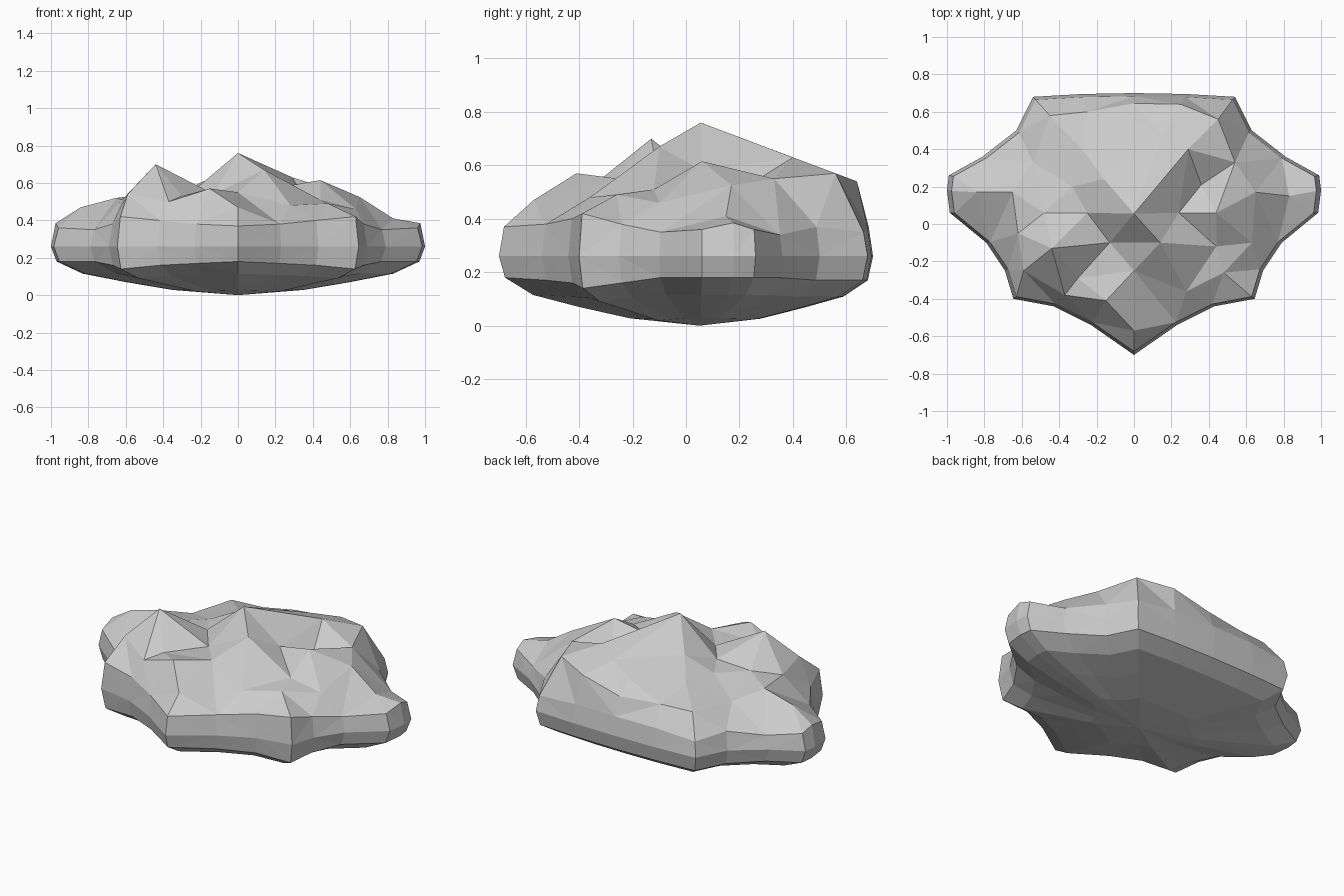
import bpy, bmesh
from mathutils import Vector
from mathutils.geometry import delaunay_2d_cdt

if "Cube" in bpy.data.objects:
    bpy.data.objects.remove(bpy.data.objects["Cube"])

# Half plan outline, front to back: x, y, height of the upper rim, sag of the lower flank
HALF = [(0, -.70, .37, 0), (.23, -.54, .38, .01), (.43, -.44, .40, .02),
        (.645, -.40, .42, .04), (.69, -.25, .38, .02), (.79, -.10, .35, 0),
        (.985, .06, .36, 0), (1, .18, .385, 0), (.99, .26, .36, 0),
        (.81, .36, .34, 0), (.63, .50, .37, .01), (.54, .68, .35, .01),
        (.28, .695, .37, .01), (0, .70, .37, .01)]
OUTLINE = HALF + [(-p[0],) + p[1:] for p in HALF[-2:0:-1]]

# Crags of the top: front shelf, middle ridge, back slope
FRONT = [(0, -.57, .47), (-.15, -.41, .57), (.28, -.36, .48), (-.37, -.38, .50),
         (-.59, -.25, .54), (.48, -.26, .49), (0, -.25, .55),
         (-.30, -.29, .53), (.63, -.10, .46)]
MIDDLE = [(-.44, -.13, .70), (-.13, -.10, .54), (.14, -.10, .67), (0, .055, .76),
          (.44, -.12, .51), (.24, .06, .58), (.44, .06, .615), (.65, .17, .525),
          (.83, .15, .41), (-.25, .06, .55), (-.48, .06, .54), (-.62, -.05, .51),
          (-.65, .17, .52), (-.84, .17, .47)]
BACK = [(.36, .21, .51), (.54, .33, .55), (.29, .40, .63), (.45, .56, .57),
        (.25, .64, .54), (-.16, .24, .62), (-.33, .20, .54), (-.54, .33, .47),
        (-.28, .40, .54), (0, .55, .55), (-.45, .58, .48), (0, .645, .48),
        (.15, .48, .60), (-.25, .60, .48)]

CENTRE_Y = 0.05
bm = bmesh.new()


def ring(scale, height=None, droop=0):
    return [bm.verts.new((x * scale, CENTRE_Y + (y - CENTRE_Y) * scale,
                          z if height is None else height - droop * sag))
            for x, y, z, sag in OUTLINE]


# Rounded underside and sloping flank
n = len(OUTLINE)
rings = [ring(.35, .028, .2), ring(.60, .07, .3), ring(.83, .115, .6),
         ring(.97, .18, 1), ring(1, .26), ring(.975)]
for low, high in zip(rings, rings[1:]):
    for i in range(n):
        j = (i + 1) % n
        bm.faces.new((low[i], low[j], high[j], high[i]))
base = bm.verts.new((0, CENTRE_Y, 0))
for i in range(n):
    bm.faces.new((base, rings[0][(i + 1) % n], rings[0][i]))

# Jagged top stretched between the rim and the crags
top = rings[-1] + [bm.verts.new(p) for p in FRONT + MIDDLE + BACK]
flat = [Vector((v.co.x, v.co.y)) for v in top]
# Fixed creases: the rim, and the ridge running back from the peak
first = {p: n + i for i, p in enumerate(FRONT + MIDDLE + BACK)}
edges = [(i, (i + 1) % n) for i in range(n)]
edges.append((first[MIDDLE[3]], first[BACK[2]]))
_, _, faces, origin, _, _ = delaunay_2d_cdt(flat, edges, [], 1, 1e-5)
for f in faces:
    bm.faces.new([top[origin[i][0]] for i in f])

bmesh.ops.triangulate(bm, faces=[f for f in bm.faces if len(f.verts) > 3])
bmesh.ops.recalc_face_normals(bm, faces=bm.faces)
mesh = bpy.data.meshes.new("boulder")
bm.to_mesh(mesh)
bm.free()
bpy.context.collection.objects.link(bpy.data.objects.new("boulder", mesh))
